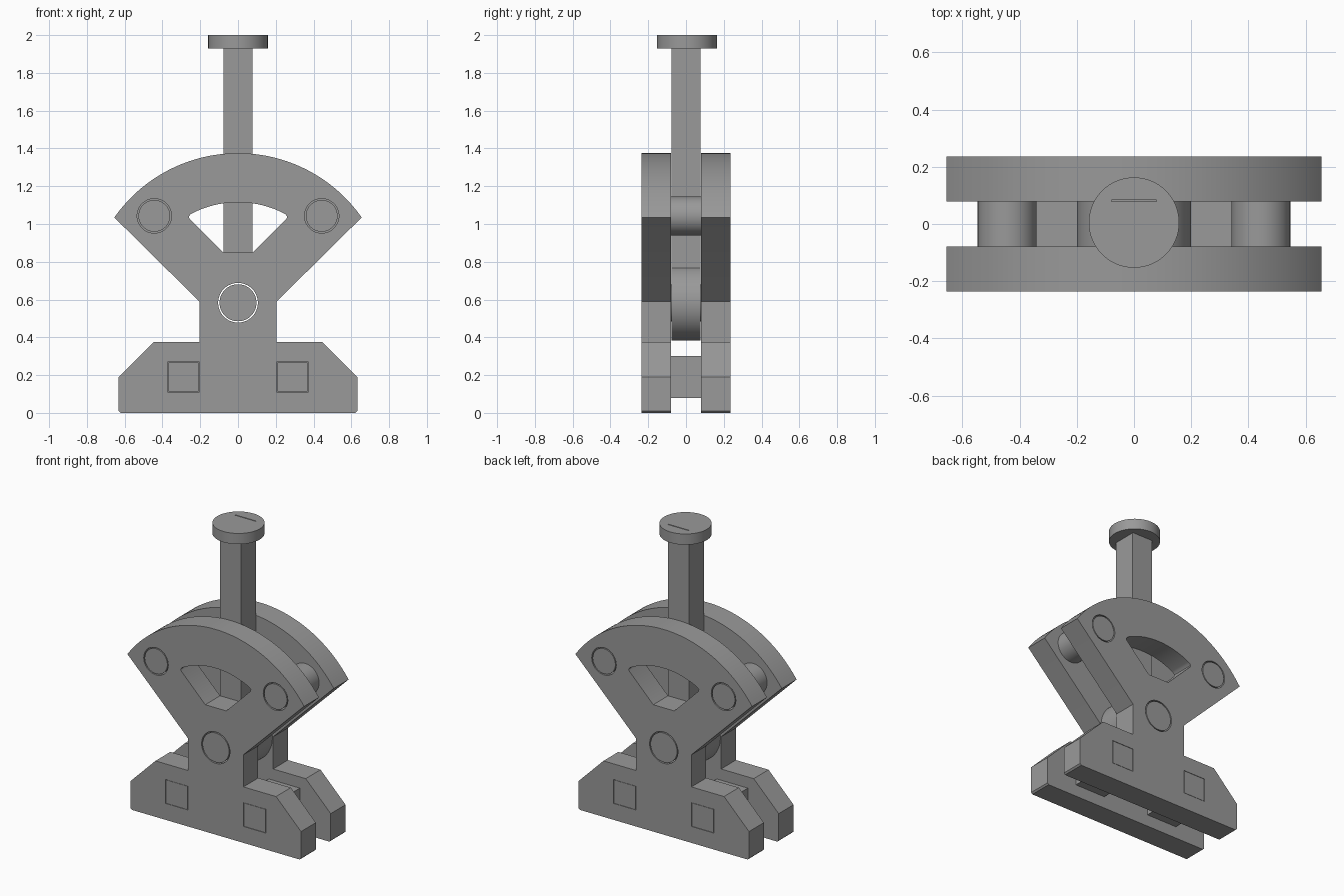
import bpy, bmesh
from math import pi, sin, cos, asin, acos, tau
from mathutils import Matrix

if "Cube" in bpy.data.objects:
    bpy.data.objects.remove(bpy.data.objects["Cube"], do_unlink=True)

metal = bpy.data.materials.new("grey_metal")
GREY = (0.32, 0.32, 0.32, 1)
metal.use_nodes = True
metal.diffuse_color = GREY
bsdf = next(n for n in metal.node_tree.nodes if n.type == 'BSDF_PRINCIPLED')
bsdf.inputs["Base Color"].default_value = GREY

UPRIGHT = Matrix.Rotation(pi / 2, 4, 'X')
PIVOT_Z = 0.583


def arc(cx, cy, r, a0, a1, n):
    return [(cx + r * cos(a0 + (a1 - a0) * i / n),
             cy + r * sin(a0 + (a1 - a0) * i / n)) for i in range(n + 1)]


def circle(cx, cy, r, n=64):
    return arc(cx, cy, r, 0, tau, n)[:-1]


def mirrored(right):
    """Complete a symmetric loop from its right half."""
    return right + [(-x, y) for x, y in reversed(right) if abs(x) > 1e-5]


def extrude(name, loops, depth, place=UPRIGHT, offset=(0, 0, 0)):
    """Solid slab from an outline and optional hole loops."""
    curve = bpy.data.curves.new(name + "_profile", 'CURVE')
    curve.dimensions, curve.fill_mode = '2D', 'BOTH'
    curve.extrude = depth / 2
    for loop in loops:
        spline = curve.splines.new('POLY')
        spline.points.add(len(loop) - 1)
        for p, (x, y) in zip(spline.points, loop):
            p.co = (x, y, 0, 1)
        spline.use_cyclic_u = True
    helper = bpy.data.objects.new(name + "_profile", curve)
    bpy.context.collection.objects.link(helper)
    bpy.context.view_layer.update()
    graph = bpy.context.evaluated_depsgraph_get()
    mesh = bpy.data.meshes.new_from_object(helper.evaluated_get(graph))
    bpy.data.objects.remove(helper, do_unlink=True)
    bpy.data.curves.remove(curve)
    mesh.name = name
    mesh.transform(Matrix.Translation(offset) @ place)
    bm = bmesh.new()
    bm.from_mesh(mesh)
    bmesh.ops.remove_doubles(bm, verts=bm.verts, dist=1e-5)
    bmesh.ops.recalc_face_normals(bm, faces=bm.faces)
    bm.to_mesh(mesh)
    bm.free()
    mesh.materials.clear()
    mesh.materials.append(metal)
    ob = bpy.data.objects.new(name, mesh)
    bpy.context.collection.objects.link(ob)
    bpy.ops.object.select_all(action='DESELECT')
    ob.select_set(True)
    bpy.context.view_layer.objects.active = ob
    bpy.ops.object.shade_smooth_by_angle(angle=pi / 6)
    return ob


def box_loop(x0, x1, z0, z1):
    return [(x0, z0), (x1, z0), (x1, z1), (x0, z1)]


# Side plates: foot, neck and fan-shaped head with window, pin and tenon holes
fan_r, fan_z = 0.80, 0.575
fan_a = acos(0.655 / fan_r)
outline = mirrored([(0.622, 0), (0.632, 0.01), (0.632, 0.19), (0.447, 0.375),
                    (0.205, 0.375), (0.205, 0.59), (0.65, 1.03)]
                   + arc(0, fan_z, fan_r, fan_a, pi / 2, 32))
win_a = acos(0.25 / 0.532)
window = mirrored([(0.078, 0.85), (0.257, 1.029), (0.26, 1.04)]
                  + arc(0, PIVOT_Z, 0.532, win_a, pi / 2, 20))
pins = [(-0.443, 1.043), (0.443, 1.043)]
holes = [window, circle(0, PIVOT_Z, 0.105)]
holes += [circle(x, z, 0.091) for x, z in pins]
holes += [box_loop(*xs, 0.11, 0.27) for xs in ((0.205, 0.372), (-0.372, -0.205))]
for name, y in (("front_plate", -0.157), ("back_plate", 0.157)):
    extrude(name, [outline] + holes, 0.157, offset=(0, y, 0))

# Lever: round hub running up into a square bar
w = 0.078
a = asin(w / 0.2)
hub = arc(0, PIVOT_Z, 0.2, pi / 2 + a, pi * 2.5 - a, 56)
extrude("lever", [hub + [(w, 2.0), (-w, 2.0)], circle(0, PIVOT_Z, 0.105)], 2 * w)

# Knob disc fitted over the bar end
extrude("lever_knob", [circle(0, 0.005, 0.158), box_loop(-w, w, -w, w + 0.006)],
        0.072, Matrix.Identity(4), (0, 0, 1.964))

# Pivot pin and shouldered stop pins
extrude("pivot_pin", [circle(0, PIVOT_Z, 0.098)], 0.47)
for side, (x, z) in zip(("right", "left"), pins):
    extrude(side + "_stop_pin", [circle(x, z, 0.084)], 0.47)
    extrude(side + "_stop_spacer", [circle(x, z, 0.103)], 0.157)

# Foot cross blocks with tenons through the plates
for side, s in (("right", -1), ("left", 1)):
    cx = s * 0.2885
    extrude(side + "_cross_block", [box_loop(cx - 0.115, cx + 0.115, 0.08, 0.3)], 0.157)
    extrude(side + "_tenon", [box_loop(cx - 0.079, cx + 0.079, 0.112, 0.268)], 0.47)
